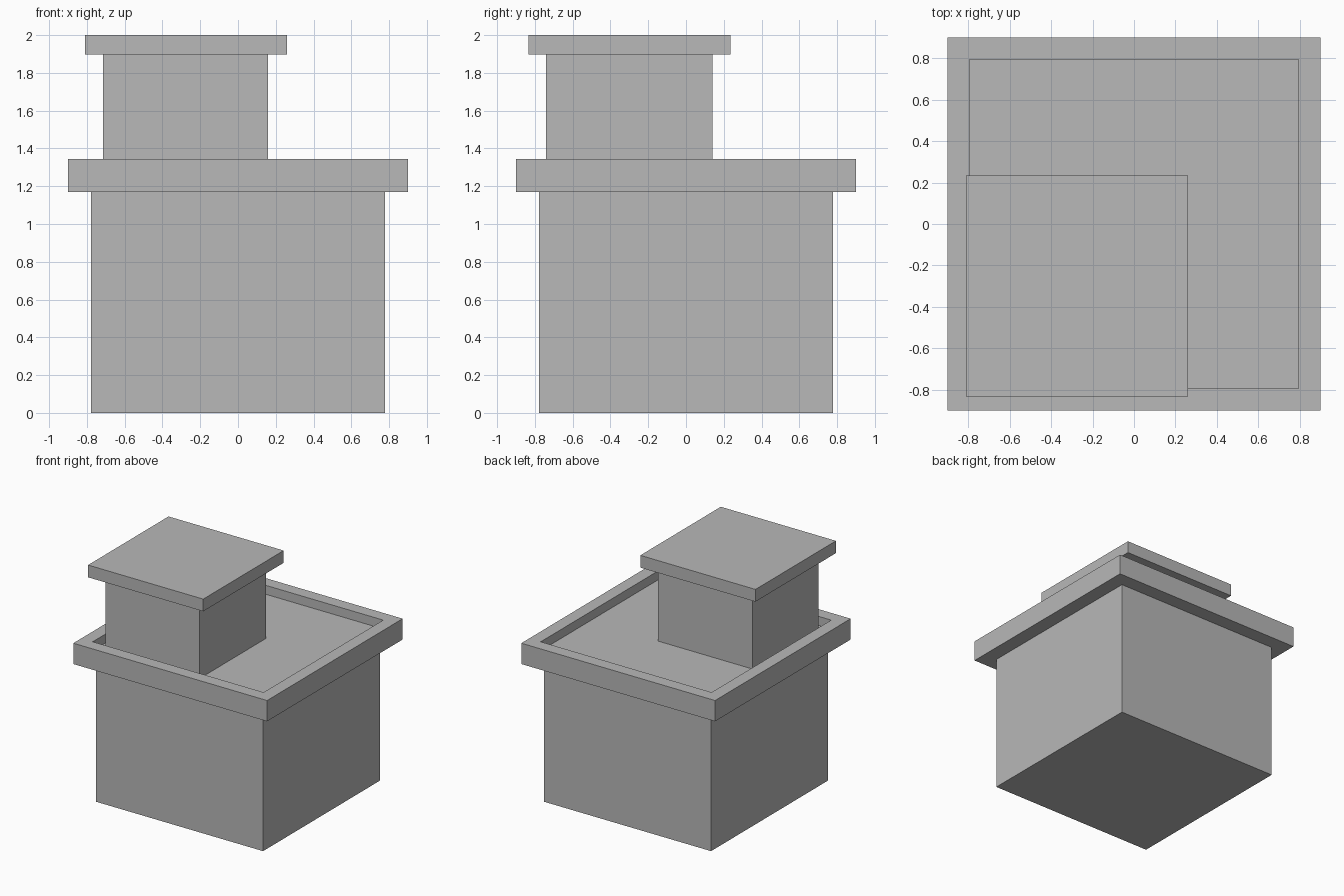
import bpy
import bmesh
from mathutils import Matrix, Vector

cube = bpy.data.objects.get("Cube")
if cube:
    bpy.data.objects.remove(cube, do_unlink=True)

# Single plain grey
grey = bpy.data.materials.new("plain_grey")
grey.use_nodes = True
colour = (0.48, 0.48, 0.48, 1.0)
grey.diffuse_color = colour
grey.node_tree.nodes["Principled BSDF"].inputs["Base Color"].default_value = colour


def box(name, low, high, rim=0, depth=0):
    """Box between two corners; a rim width sinks the top by depth."""
    low, high = Vector(low), Vector(high)
    bm = bmesh.new()
    bmesh.ops.create_cube(
        bm, size=1,
        matrix=Matrix.Translation((low + high) / 2) @ Matrix.Diagonal((*(high - low), 1)))
    if rim:
        bm.normal_update()
        top = max(bm.faces, key=lambda f: f.calc_center_median().z)
        bmesh.ops.inset_region(bm, faces=[top], thickness=rim)
        # Extra zero-width inset gives the recess vertical walls
        bmesh.ops.inset_region(bm, faces=[top], thickness=0)
        bmesh.ops.translate(bm, verts=top.verts, vec=(0, 0, -depth))
    mesh = bpy.data.meshes.new(name)
    bm.to_mesh(mesh)
    bm.free()
    mesh.materials.append(grey)
    obj = bpy.data.objects.new(name, mesh)
    bpy.context.collection.objects.link(obj)
    return obj


# Main block and the overhanging roof with its parapet
box("main_body", (-0.777, -0.777, 0), (0.777, 0.777, 1.17))
box("roof_parapet", (-0.9, -0.9, 1.17), (0.9, 0.9, 1.345), rim=0.15, depth=0.075)

# Small upper room in the front corner, with its flat cap
box("upper_room", (-0.715, -0.74, 1.27), (0.16, 0.14, 1.9))
box("upper_roof", (-0.81, -0.833, 1.897), (0.26, 0.235, 2.0))
